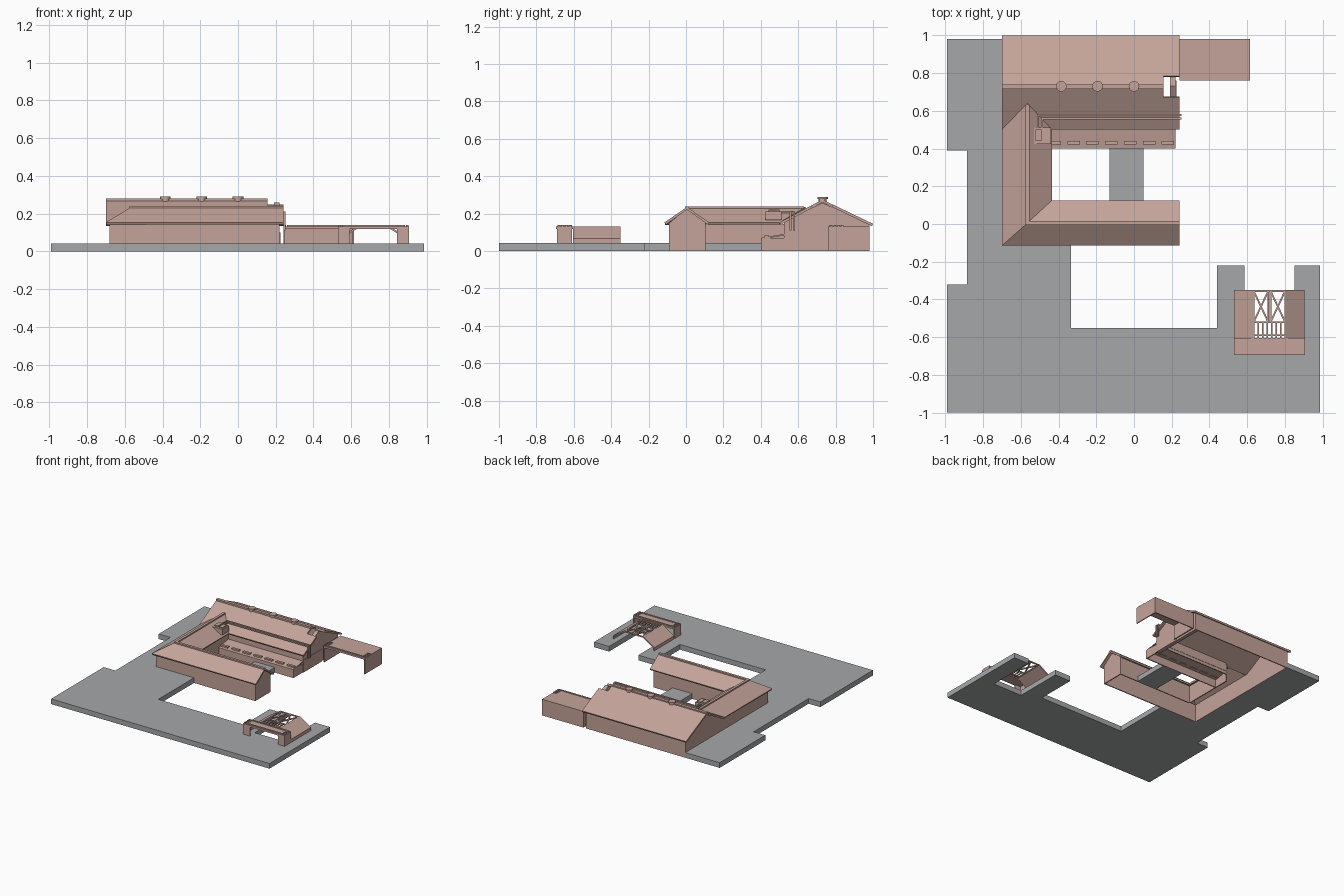
import bpy, bmesh, math
from mathutils import Vector, Matrix

if "Cube" in bpy.data.objects:
    bpy.data.objects.remove(bpy.data.objects["Cube"])


def material(name, rgb):
    m = bpy.data.materials.new(name)
    m.diffuse_color = (*rgb, 1)
    m.use_nodes = True
    m.node_tree.nodes["Principled BSDF"].inputs["Base Color"].default_value = m.diffuse_color
    return m


GREY = material("paving_grey", (0.38, 0.39, 0.395))
CLAY = material("clay_pink", (0.55, 0.37, 0.32))


def finish(name, bm, mat):
    me = bpy.data.meshes.new(name)
    bm.to_mesh(me)
    bm.free()
    me.materials.append(mat)
    ob = bpy.data.objects.new(name, me)
    bpy.context.collection.objects.link(ob)
    return ob


def add_box(bm, x0, x1, y0, y1, z0, z1):
    m = Matrix.Translation(((x0 + x1) / 2, (y0 + y1) / 2, (z0 + z1) / 2)) @ Matrix.Diagonal((x1 - x0, y1 - y0, z1 - z0, 1))
    bmesh.ops.create_cube(bm, size=1, matrix=m)


def boxes(name, items, mat=CLAY):
    bm = bmesh.new()
    for it in items:
        add_box(bm, *it)
    return finish(name, bm, mat)


def beams(name, segs, w):
    bm = bmesh.new()
    for p, q in segs:
        p, q = Vector(p), Vector(q)
        d = q - p
        m = Matrix.Translation((p + q) / 2) @ d.to_track_quat('X', 'Z').to_matrix().to_4x4() @ Matrix.Diagonal((d.length, w, w, 1))
        bmesh.ops.create_cube(bm, size=1, matrix=m)
    return finish(name, bm, CLAY)


def prism(name, pts, vec, mat=CLAY):
    bm = bmesh.new()
    f = bm.faces.new([bm.verts.new(p) for p in pts])
    r = bmesh.ops.extrude_face_region(bm, geom=[f])
    bmesh.ops.translate(bm, verts=[v for v in r["geom"] if isinstance(v, bmesh.types.BMVert)], vec=vec)
    bmesh.ops.recalc_face_normals(bm, faces=bm.faces)
    return finish(name, bm, mat)


def roof(name, polys, t=0.014):
    # upward facing slopes, thickened downward
    bm = bmesh.new()
    for poly in polys:
        f = bm.faces.new([bm.verts.new(p) for p in poly])
        f.normal_update()
        if f.normal.z < 0:
            f.normal_flip()
    bmesh.ops.remove_doubles(bm, verts=bm.verts, dist=0.0005)
    ob = finish(name, bm, CLAY)
    s = ob.modifiers.new("thickness", 'SOLIDIFY')
    s.thickness, s.offset = t, -1
    return ob


# paving slab wrapping round the building
outline = [(-.99, -1), (.985, -1), (.985, -.22), (.85, -.22), (.85, -.62), (.585, -.62), (.585, -.22),
           (.44, -.22), (.44, -.55), (-.335, -.55), (-.335, -.09), (-.68, -.09), (-.68, .98), (-.99, .98),
           (-.99, .39), (-.885, .39), (-.885, -.32), (-.99, -.32)]
prism("paving_slab", [(x, y, 0) for x, y in outline], (0, 0, .042), GREY)
boxes("courtyard_path", [(-.13, .05, .105, .405, 0, .042)], GREY)

# hollow U-shaped building walls
T, H = .008, .145
boxes("wing_walls", [(-.68, .22, -.09, -.09 + T, 0, H), (-.455, .22, .105 - T, .105, 0, H),
                     (-.68, -.68 + T, -.09, .55, 0, H), (-.455 - T, -.455, .105, .53, 0, H)])
prism("front_gable_wall", [(.22, -.09, 0), (.22, .105, 0), (.22, .105, .15), (.22, .005, .225), (.22, -.09, .15)], (-T, 0, 0))
boxes("hall_walls", [(-.68, .22, .98 - T, .98, 0, .15), (-.455, .22, .525, .533, .06, .16)])


def hall_z(y):
    return .275 - (.53 if y < .73 else .48) * abs(y - .73)


for nm, x, t in (("hall_left_gable", -.68, T), ("hall_right_gable", .19, .03)):
    prism(nm, [(x, .525, 0), (x, .98, 0), (x, .98, .145), (x, .73, .258), (x, .525, .155)], (t, 0, 0))
boxes("side_entry_panel", [(.22, .225, .525, .76, 0, .10)])

# low veranda with a row of rooflights
prism("veranda_roof", [(-.455, .40, .062), (-.455, .535, .085), (-.455, .535, .093), (-.455, .40, .07)], (.675, 0, 0))
boxes("veranda_walls", [(-.455, .22, .402, .41, 0, .065), (.212, .22, .402, .53, 0, .07)])
boxes("veranda_rooflights", [(x - .033, x + .033, .42, .44, .065, .085)
                             for x in [-.42 + i * .1 for i in range(7)]])

# front and left wing roof with hip and valley
E, R = .153, .235
ha, hb, hc = (-.565, .005, R), (-.565, .64, R), (.24, .005, R)
roof("wing_roof", [
    [(-.70, -.115, E), (.24, -.115, E), hc, ha],
    [(-.435, .125, E), (.24, .125, E), hc, ha],
    [(-.70, -.115, E), ha, hb, (-.70, .50, E)],
    [(-.435, .125, E), ha, hb, (-.435, .50, E)]])
boxes("wing_ridge_caps", [(-.565, .24, -.005, .015, R - .008, R + .004), (-.575, -.555, -.005, .63, R - .008, R + .004)])

# hall roof, notched at its right end
P = lambda x, y: (x, y, hall_z(y))
roof("hall_roof", [
    [P(-.70, .73), P(.155, .73), P(.155, .67), P(.24, .67), P(.24, .50), P(-.70, .50)],
    [P(-.70, .73), P(.155, .73), P(.155, .785), P(.24, .785), P(.24, 1.0), P(-.70, 1.0)]])
boxes("hall_ridge_cap", [(-.70, .155, .715, .74, .262, .28)])

# round ridge vents with caps
for i, x in enumerate((-.385, -.193, 0)):
    bm = bmesh.new()
    for r, z, h in ((.022, .265, .04), (.028, .283, .012)):
        bmesh.ops.create_cone(bm, cap_ends=True, segments=20, radius1=r, radius2=r, depth=h,
                              matrix=Matrix.Translation((x, .73, z)))
    finish("ridge_vent_%d" % i, bm, CLAY)

# roof ducts feeding from an air unit
segs = []
for k, (y, x) in enumerate(((.558, -.488), (.577, -.51))):
    segs += [((x, y, .207), (.25, y, .207)), ((x, y + .005, .207), (x, .50, .207)), ((.247, y, .212), (.247, y, .11))]
beams("roof_ducts", segs, .010)
boxes("air_unit", [(-.53, -.44, .425, .51, .165, .212), (-.522, -.49, .44, .50, .21, .222), (-.482, -.45, .44, .50, .21, .218)])


def canopy(name, x0, x1, y0, y1):
    # thin roof plate with front rail and side brackets
    b = [(x0, x1, y0, y1, .118, .132), (x0 + .02, x1 - .02, y0 + .008, y0 + .018, .13, .138)]
    for x in (x0 + .02, x1 - .03):
        b.append((x, x + .01, y0 + .008, y0 + .08, .13, .138))
    for i in range(4):
        for x in (x0 + .002, x1 - .014):
            b.append((x, x + .012, y0 + .01 + i * .02, y0 + .021 + i * .02, .13, .138))
    boxes(name, b)


# rear annex: open-fronted shed
canopy("annex_roof", .24, .615, .76, .98)
boxes("annex_walls", [(.24, .615, .972, .98, 0, .12), (.607, .615, .76, .98, 0, .12), (.24, .248, .76, .98, 0, .12)])

# front gate canopy
canopy("gate_canopy", .53, .905, -.695, -.605)
boxes("gate_back_rail", [(.56, .875, -.62, -.61, .13, .138)])
boxes("gate_legs", [(.53, .592, -.69, -.682, 0, .12), (.53, .538, -.69, -.61, 0, .12),
                    (.843, .905, -.69, -.682, 0, .12), (.897, .905, -.69, -.61, 0, .12)])
for s, nm in ((-1, "left"), (1, "right")):
    c = .7175
    prism("pergola_slope_" + nm, [(c + s * x, -.605, z) for x, z in
          ((.085, .132), (.187, .068), (.187, 0), (.18, 0), (.18, .062), (.085, .12))], (0, .255, 0))

# open pergola between the slopes: crossed bars and slats
x0, xm, x1, z = .634, .7175, .801, .126
segs = [((x0, y, z), (x1, y, z)) for y in (-.355, -.52)]
segs += [((x, -.35, z), (x, -.52, z)) for x in (x0, xm - .006, xm + .006, x1)]
for a, b in ((x0, xm - .006), (xm + .006, x1)):
    segs += [((a, -.355, z), (b, -.52, z)), ((b, -.355, z), (a, -.52, z))]
beams("pergola_cross_bars", segs, .009)
beams("pergola_slats", [((x0 + i * .0239, -.52, z), (x0 + i * .0239, -.61, z)) for i in range(8)]
      + [((x0, -.59, z), (x1, -.59, z))], .008)
